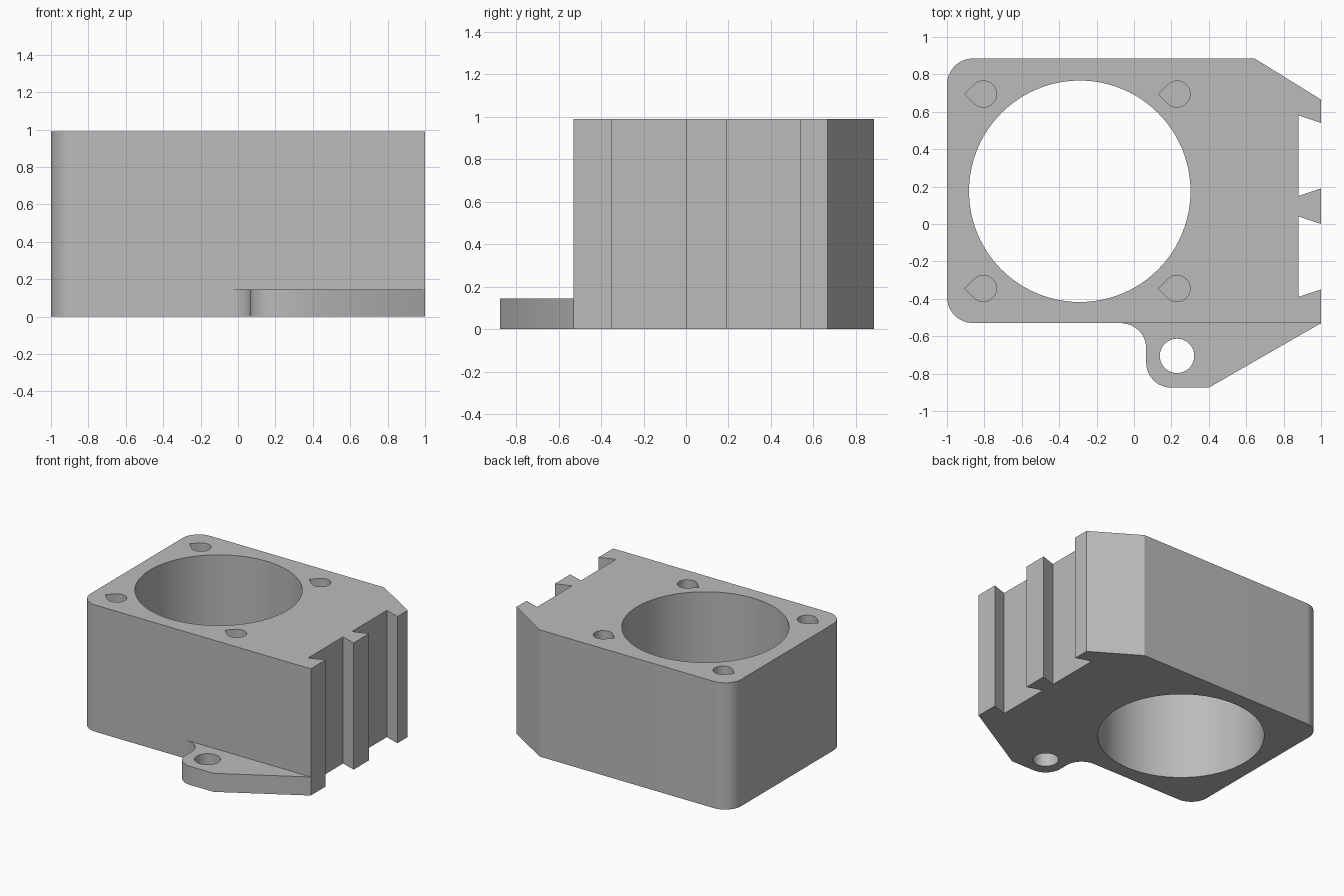
import bpy, bmesh
from math import cos, sin, pi, radians

if "Cube" in bpy.data.objects:
    bpy.data.objects.remove(bpy.data.objects["Cube"], do_unlink=True)

HEIGHT, TAB_HEIGHT, POCKET_DEPTH = 0.99, 0.145, 0.5

grey = bpy.data.materials.new("plain grey")
grey.use_nodes = True
grey.diffuse_color = (0.5, 0.5, 0.5, 1)
grey.node_tree.nodes["Principled BSDF"].inputs["Base Color"].default_value = (0.5, 0.5, 0.5, 1)


def arc(cx, cy, r, start, end, steps=12):
    """Points along an arc, angles in degrees."""
    angles = [radians(start + (end - start) * i / steps) for i in range(steps + 1)]
    return [(cx + r * cos(a), cy + r * sin(a)) for a in angles]


def circle(cx, cy, r, steps):
    return arc(cx, cy, r, 0, 360, steps)[:-1]


def prism(name, outline, z0, z1):
    """Extrude a closed outline from z0 up to z1."""
    bm = bmesh.new()
    face = bm.faces.new([bm.verts.new((x, y, z0)) for x, y in outline])
    top = bmesh.ops.extrude_face_region(bm, geom=[face])["geom"]
    verts = [v for v in top if isinstance(v, bmesh.types.BMVert)]
    bmesh.ops.translate(bm, verts=verts, vec=(0, 0, z1 - z0))
    bmesh.ops.recalc_face_normals(bm, faces=bm.faces)
    mesh = bpy.data.meshes.new(name)
    bm.to_mesh(mesh)
    bm.free()
    mesh.materials.append(grey)
    obj = bpy.data.objects.new(name, mesh)
    bpy.context.collection.objects.link(obj)
    return obj


def combine(target, tool, operation):
    """Apply a boolean and discard the tool."""
    mod = target.modifiers.new(operation.lower(), "BOOLEAN")
    mod.operation, mod.solver, mod.object = operation, "EXACT", tool
    bpy.context.view_layer.objects.active = target
    bpy.ops.object.modifier_apply(modifier=mod.name)
    bpy.data.objects.remove(tool, do_unlink=True)


# Block with two rounded corners and one chamfered corner
left, right, front, back, r = -1, 1, -0.53, 0.885, 0.14
outline = arc(left + r, back - r, r, 90, 180) + arc(left + r, front + r, r, 180, 270)
outline += [(right, front), (right, 0.665), (0.645, back)]
body = prism("motor_block", outline, 0, HEIGHT)

# Mounting tab with a concave fillet, reaching into the block
tab_outline = [(-0.07, -0.45)] + arc(-0.07, -0.665, 0.135, 90, 0)
tab_outline += arc(0.2, -0.74, 0.135, 180, 270)
tab_outline += [(0.4, -0.875), (right, front), (right, -0.45)]
tab = prism("mounting_tab", tab_outline, 0, TAB_HEIGHT)
combine(body, tab, "UNION")

# Main bore and tab hole
combine(body, prism("bore_cutter", circle(-0.29, 0.175, 0.592, 96), -0.1, 1.2), "DIFFERENCE")
combine(body, prism("tab_hole_cutter", circle(0.23, -0.705, 0.092, 40), -0.1, 0.3), "DIFFERENCE")

# Dovetail slots on the side
for y in (0.365, -0.175):
    inner, flare = 0.215, 0.04 / 0.12
    slot = [(0.88, y - inner), (1.1, y - inner + 0.22 * flare),
            (1.1, y + inner - 0.22 * flare), (0.88, y + inner)]
    combine(body, prism("slot_cutter", slot, -0.1, 1.2), "DIFFERENCE")

# Teardrop screw pockets in the top
for x in (-0.805, 0.23):
    for y in (0.695, -0.345):
        drop = arc(x, y, 0.07, -135, 135, 30) + [(x - 0.07 * 2 ** 0.5, y)]
        combine(body, prism("pocket_cutter", drop, HEIGHT - POCKET_DEPTH, 1.2), "DIFFERENCE")

# Smooth the curved walls and keep the edges sharp
bpy.ops.object.select_all(action="DESELECT")
body.select_set(True)
bpy.context.view_layer.objects.active = body
bpy.ops.object.shade_smooth_by_angle(angle=radians(30))
